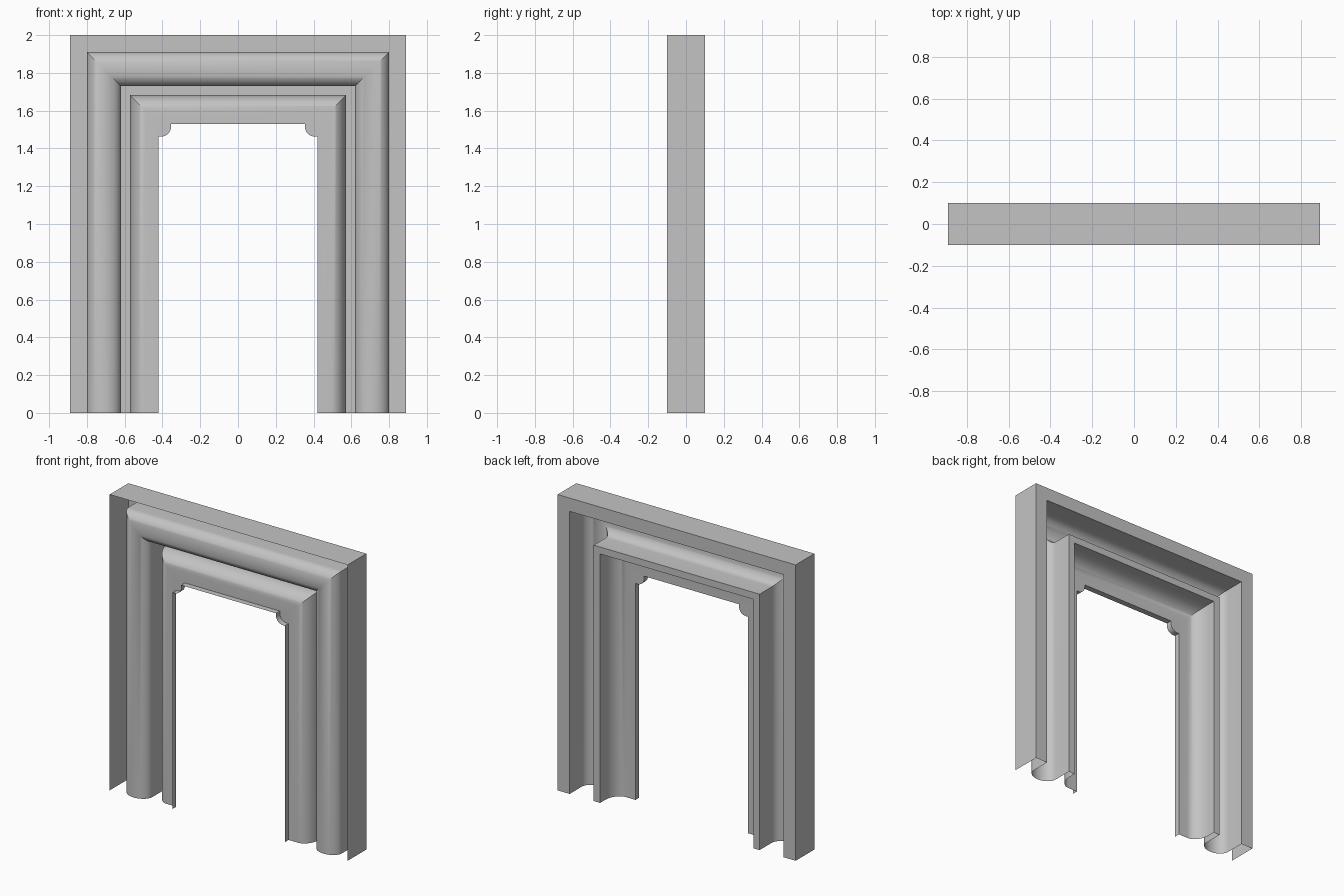
import bpy, bmesh, math

cube = bpy.data.objects.get("Cube")
if cube:
    bpy.data.objects.remove(cube, do_unlink=True)

HEAD = 1.11                 # height of a head line above its half width
FRONT, BACK, RECESS = -0.1, 0.1, -0.06

grey = bpy.data.materials.new("plain grey")
grey.use_nodes = True
colour = (0.55, 0.55, 0.55, 1)
grey.diffuse_color = colour
grey.node_tree.nodes["Principled BSDF"].inputs["Base Color"].default_value = colour


def arc(cx, cy, rx, ry, start, end, steps):
    """Points on an ellipse arc, angles in degrees."""
    angles = [math.radians(start + (end - start) * i / steps) for i in range(steps + 1)]
    return [(cx + rx * math.cos(a), cy + ry * math.sin(a)) for a in angles]


def finish(name, bm):
    bmesh.ops.remove_doubles(bm, verts=bm.verts, dist=0.0001)
    mesh = bpy.data.meshes.new(name)
    bm.to_mesh(mesh)
    bm.free()
    mesh.materials.append(grey)
    obj = bpy.data.objects.new(name, mesh)
    bpy.context.collection.objects.link(obj)
    bpy.ops.object.select_all(action='DESELECT')
    obj.select_set(True)
    bpy.context.view_layer.objects.active = obj
    bpy.ops.object.shade_smooth_by_angle(angle=math.radians(30))
    return obj


def skin(bm, rows):
    """Join rows of points with quads."""
    grid = [[bm.verts.new(p) for p in row] for row in rows]
    for a, b in zip(grid, grid[1:]):
        for i in range(len(a) - 1):
            bm.faces.new((a[i], a[i + 1], b[i + 1], b[i]))


def sweep_frame(name, profile):
    """Carry a (half width, depth) profile up, across and down, with mitred corners."""
    bm = bmesh.new()
    skin(bm, [[(-w, y, 0), (-w, y, w + HEAD), (w, y, w + HEAD), (w, y, 0)]
              for w, y in profile])
    return finish(name, bm)


# Outer casing: side panel and flat back border
sweep_frame("outer_casing", [(0.89, FRONT), (0.89, BACK), (0.80, BACK)])

# Half-round moulding with its straight sides
roll = arc(0.71, -0.03, 0.09, 0.07, 0, -180, 20)
sweep_frame("round_moulding", [(0.80, BACK)] + roll + [(0.62, BACK)])

# Narrow flat strip, then the quarter-round inner moulding
quarter = arc(0.49, 0.05, 0.083, 0.11, 0, -90, 12)
sweep_frame("narrow_strip", [(0.62, BACK), (0.573, BACK)])
sweep_frame("inner_moulding", [(0.573, BACK)] + quarter + [(0.42, RECESS)])

# Opening outline with a rounded bracket in each top corner
top = 0.42 + HEAD
bracket = [(0.42, 1.463)] + arc(0.405, 1.513, 0.05, 0.05, 270, 180, 10) + [(0.355, top)]
right_half = [(0.42, 0)] + bracket
outline = right_half + [(-x, z) for x, z in reversed(right_half)]

# Lip standing forward around the opening
bm = bmesh.new()
skin(bm, [[(x, y, z) for x, z in outline] for y in (RECESS, FRONT)])
finish("opening_lip", bm)

# Bracket plates that fill the corners
for side, name in ((1, "left_corner_bracket"), (-1, "right_corner_bracket")):
    bm = bmesh.new()
    points = bracket + [(0.42, top)]
    bm.faces.new([bm.verts.new((side * x, RECESS, z)) for x, z in points[::side]])
    finish(name, bm)
